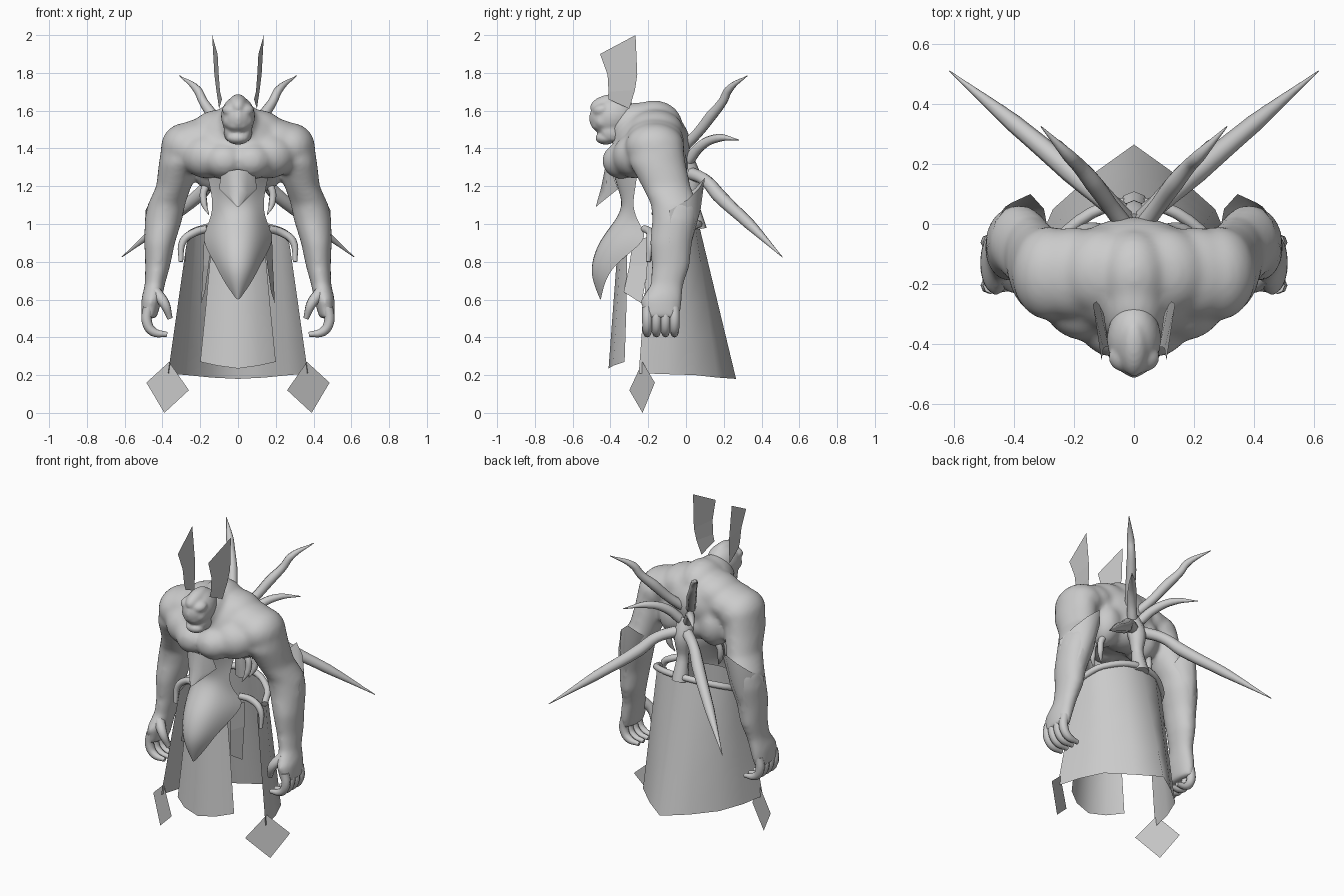
import bpy, bmesh, math
from mathutils import Matrix, Vector

cube = bpy.data.objects.get("Cube")
if cube:
    bpy.data.objects.remove(cube, do_unlink=True)

GREY = (0.6, 0.6, 0.6, 1)
mat = bpy.data.materials.new("plain grey")
mat.use_nodes = True
mat.diffuse_color = GREY
mat.node_tree.nodes["Principled BSDF"].inputs["Base Color"].default_value = GREY


def add_object(name, data):
    ob = bpy.data.objects.new(name, data)
    bpy.context.scene.collection.objects.link(ob)
    if not data.materials:
        data.materials.append(mat)
    return ob


def mesh_object(name, bm, smooth=True):
    bmesh.ops.recalc_face_normals(bm, faces=bm.faces)
    for f in bm.faces:
        f.smooth = smooth
    me = bpy.data.meshes.new(name)
    bm.to_mesh(me)
    bm.free()
    return add_object(name, me)


def blob(bm, centre, radii, tilt=0):
    """Ellipsoid, doubled across the middle when it is off centre."""
    for s in ((1, -1) if centre[0] else (1,)):
        m = Matrix.Translation((centre[0] * s, centre[1], centre[2]))
        m = m @ Matrix.Rotation(tilt, 4, 'X') @ Matrix.Diagonal((*radii, 1))
        bmesh.ops.create_uvsphere(bm, u_segments=24, v_segments=16, radius=1, matrix=m)


def loft(bm, rings, n=20):
    """Mirrored pair of closed limbs from level elliptical rings."""
    for s in (1, -1):
        loops = []
        for x, y, z, rx, ry in rings:
            loops.append([bm.verts.new((s * (x + rx * math.cos(a * math.tau / n)),
                                        y + ry * math.sin(a * math.tau / n), z)) for a in range(n)])
        for a, b in zip(loops, loops[1:]):
            for i in range(n):
                bm.faces.new((a[i], a[(i + 1) % n], b[(i + 1) % n], b[i]))
        bm.faces.new(loops[0])
        bm.faces.new(loops[-1])


def fuse(ob, voxel, rounds):
    r = ob.modifiers.new("fuse", 'REMESH')
    r.mode, r.voxel_size, r.use_smooth_shade = 'VOXEL', voxel, True
    s = ob.modifiers.new("soften", 'SMOOTH')
    s.factor, s.iterations = 0.5, rounds


def tube(name, points, radii):
    """Tapering round tube along a smooth path."""
    cu = bpy.data.curves.new(name, 'CURVE')
    cu.dimensions, cu.bevel_depth, cu.bevel_resolution = '3D', 1, 2
    cu.resolution_u, cu.use_fill_caps = 5, True
    sp = cu.splines.new('BEZIER')
    sp.bezier_points.add(len(points) - 1)
    for bp, p, r in zip(sp.bezier_points, points, radii):
        bp.co, bp.radius = p, r
        bp.handle_left_type = bp.handle_right_type = 'AUTO'
    ob = add_object(name, cu)
    me = bpy.data.meshes.new_from_object(ob.evaluated_get(bpy.context.evaluated_depsgraph_get()))
    bpy.data.objects.remove(ob, do_unlink=True)
    for f in me.polygons:
        f.use_smooth = True
    return add_object(name, me)


def tube_pair(name, points, radii):
    for s, side in ((1, "left"), (-1, "right")):
        tube(side + "_" + name, [(s * x, y, z) for x, y, z in points], radii)


def sheet(name, rows, mirror=False, subdivide=0, smooth=True):
    """Thin surface spanned by rows of points, optionally from half rows."""
    if mirror:
        rows = [[(-x, y, z) for x, y, z in reversed(r[1:])] + r for r in rows]
    bm = bmesh.new()
    grid = [[bm.verts.new(p) for p in r] for r in rows]
    for a, b in zip(grid, grid[1:]):
        for i in range(len(a) - 1):
            bm.faces.new((a[i], a[i + 1], b[i + 1], b[i]))
    ob = mesh_object(name, bm, smooth)
    if subdivide:
        m = ob.modifiers.new("round", 'SUBSURF')
        m.levels = m.render_levels = subdivide
        m.boundary_smooth = 'PRESERVE_CORNERS'
    return ob


def sheet_pair(name, rows, smooth=False):
    for s, side in ((1, "left"), (-1, "right")):
        sheet(side + "_" + name, [[(s * x, y, z) for x, y, z in r] for r in rows], smooth=smooth)


# Muscular torso and arms, fused into one skin
bm = bmesh.new()
blob(bm, (0, -.18, 1.42), (.25, .205, .19))
blob(bm, (0, -.17, 1.53), (.12, .15, .125))
blob(bm, (.10, -.16, 1.49), (.15, .15, .115))
blob(bm, (.20, -.165, 1.445), (.15, .155, .11))
blob(bm, (.28, -.165, 1.41), (.128, .158, .125))
blob(bm, (.07, -.33, 1.335), (.115, .115, .10))
blob(bm, (.16, -.27, 1.36), (.14, .12, .12))
blob(bm, (.14, -.11, 1.31), (.10, .12, .14))
blob(bm, (0, -.10, 1.30), (.15, .12, .11))
blob(bm, (0, -.28, 1.53), (.105, .15, .11), .3)
loft(bm, [(.30, -.16, 1.45, .10, .14), (.315, -.15, 1.32, .105, .15),
          (.34, -.105, 1.20, .094, .13), (.38, -.06, 1.10, .10, .125),
          (.395, -.06, 1.02, .10, .12), (.415, -.08, .90, .082, .112),
          (.425, -.08, .78, .067, .102), (.44, -.10, .68, .054, .088),
          (.458, -.13, .60, .055, .112), (.472, -.13, .50, .042, .098)])
fuse(mesh_object("torso_and_arms", bm), .014, 14)

# Flared elbow guards wrapping the back of the arms
guard_rim = [(.285, -.03, 1.13), (.30, .05, 1.19), (.345, .10, 1.245), (.41, .07, 1.19),
             (.46, .01, 1.13), (.49, -.09, 1.07)]
guard_base = [(.335, -.06, .90), (.365, .0, .90), (.405, .03, .90), (.45, .02, .90),
              (.48, -.03, .90), (.495, -.09, .90)]
guard_mid = [(Vector(a).lerp(Vector(b), .5) + Vector((0, .012, 0)))[:] for a, b in zip(guard_rim, guard_base)]
sheet_pair("elbow_guard", [guard_rim, guard_mid, guard_base], smooth=True)

# Fingers and thumbs
for i in range(4):
    y = -.205 + i * .048
    tube_pair(f"finger_{i + 1}", [(.475, y, .56), (.482, y, .48), (.45, y, .43), (.375, y, .415)],
              [.028, .027, .024, .013])
tube_pair("thumb", [(.44, -.17, .64), (.39, -.205, .58), (.36, -.19, .50)], [.035, .028, .015])

# Head with brow, cheeks, nose and open jaw
bm = bmesh.new()
blob(bm, (0, -.385, 1.57), (.09, .125, .105), .3)
blob(bm, (0, -.41, 1.63), (.05, .10, .055), .2)
blob(bm, (.03, -.445, 1.605), (.055, .05, .035), .3)
blob(bm, (0, -.475, 1.56), (.032, .038, .06))
blob(bm, (.04, -.435, 1.545), (.04, .05, .045))
blob(bm, (0, -.45, 1.52), (.06, .05, .028))
blob(bm, (0, -.425, 1.455), (.06, .055, .035))
blob(bm, (.045, -.385, 1.49), (.03, .065, .055))
fuse(mesh_object("head", bm), .008, 6)

# Tall flat blades on the sides of the head
sheet_pair("head_blade", [[(.085, -.41, 1.66), (.10, -.30, 1.61)],
                          [(.095, -.41, 1.70), (.115, -.27, 1.71)],
                          [(.102, -.415, 1.79), (.125, -.258, 1.79)],
                          [(.108, -.455, 1.90), (.137, -.267, 2.0)]])

# Belly plate flowing into the pointed waist guard
sheet("waist_guard", [
    [(0, -.39, 1.26), (.08, -.37, 1.26), (.16, -.26, 1.25)],
    [(0, -.36, 1.18), (.07, -.35, 1.18), (.145, -.27, 1.18)],
    [(0, -.335, 1.10), (.07, -.33, 1.10), (.13, -.285, 1.09)],
    [(0, -.38, 1.02), (.09, -.35, 1.02), (.155, -.25, 1.0)],
    [(0, -.48, .91), (.11, -.42, .92), (.20, -.19, .92)],
    [(0, -.515, .79), (.08, -.48, .79), (.125, -.37, .80)],
    [(0, -.505, .70), (.045, -.48, .70), (.08, -.43, .70)],
    [(0, -.455, .60), (.005, -.453, .602), (.01, -.45, .605)]], mirror=True, subdivide=2)
# Pointed breast ornament
sheet("breast_point", [[(0, -.43, 1.29), (.05, -.42, 1.28), (.09, -.39, 1.27)],
                       [(0, -.45, 1.19), (.05, -.425, 1.165), (.10, -.36, 1.185)],
                       [(0, -.478, 1.09), (.01, -.47, 1.095), (.02, -.46, 1.105)]], mirror=True)

# Lower spine and hanging rib claws
tube("spine", [(0, -.02, 1.34), (0, .025, 1.24), (0, .03, 1.12), (0, .06, .97)], [.06, .055, .035, .05])
for i, y in enumerate((-.14, -.07)):
    tube_pair(f"rib_{i + 1}", [(.12, y, 1.24), (.175, y - .01, 1.19), (.18, y - .02, 1.11), (.155, y - .04, 1.05)],
              [.02, .02, .018, .003])

# Three pairs of back spikes
tube_pair("upper_spike", [(.02, -.02, 1.40), (.08, .06, 1.48), (.135, .135, 1.575), (.185, .195, 1.65),
                          (.215, .225, 1.71), (.31, .325, 1.785)],
          [.03, .028, .03, .024, .022, .002])
tube_pair("middle_spike", [(.02, .01, 1.33), (.085, .08, 1.415), (.155, .17, 1.455), (.25, .28, 1.445)],
          [.03, .028, .022, .002])
tube_pair("lower_spike", [(.02, .02, 1.27), (.13, .105, 1.23), (.21, .175, 1.15), (.40, .335, 1.0), (.615, .51, .825)],
          [.035, .033, .038, .03, .002])

# Belt around the back and hooked ends over the hips
tube("belt", [(-.28, -.13, .92), (-.22, -.02, .965), (0, .07, 1.0), (.22, -.02, .965), (.28, -.13, .92)],
     [.02] * 5)
tube_pair("hip_hook", [(.16, -.22, .975), (.23, -.19, .955), (.29, -.19, .91), (.303, -.2, .80)],
          [.02, .022, .02, .012])

# Long back skirt
top = [(0, .07, .99), (.12, .05, .985), (.22, -.02, .95), (.265, -.1, .92), (.275, -.2, .88)]
hem = [(0, .265, .18), (.14, .165, .187), (.27, .05, .2), (.335, -.1, .205), (.37, -.25, .21)]
sheet("back_skirt", [[Vector(a).lerp(Vector(b), t / 4)[:] for a, b in zip(top, hem)] for t in range(5)],
      mirror=True)

# Front apron, hanging side strips and corner tags
sheet("front_apron", [[(0, -.36, .90), (.08, -.345, .90), (.14, -.31, .90)],
                      [(0, -.385, .57), (.10, -.365, .57), (.17, -.315, .57)],
                      [(0, -.41, .235), (.11, -.385, .25), (.20, -.325, .27)]], mirror=True)
sheet_pair("side_strip", [[(.14, -.28, .92), (.18, -.19, .93)],
                          [(.155, -.30, .78), (.185, -.20, .78)],
                          [(.175, -.33, .64), (.195, -.235, .58)]])
sheet_pair("corner_tag", [[(.365, -.23, .27), (.485, -.165, .16)],
                          [(.26, -.30, .12), (.39, -.23, 0)]])
